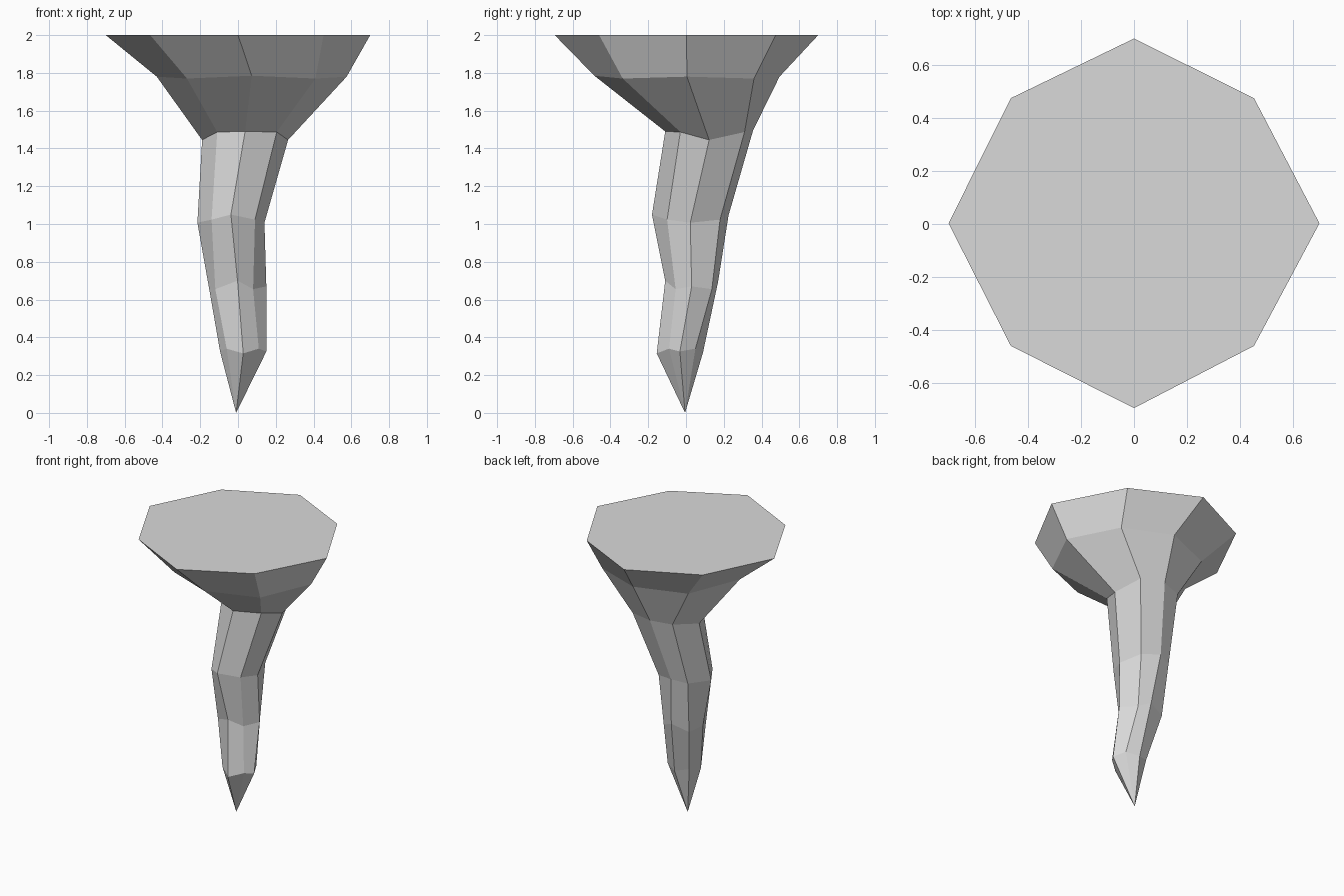
import bpy, bmesh

if "Cube" in bpy.data.objects:
    bpy.data.objects.remove(bpy.data.objects["Cube"])

# Each ring: outer points (x range, y range), diagonal points (x range, y range),
# heights of side, diagonal, front and back points
RINGS = [
    ((-0.70, 0.70), (-0.695, 0.70), (-0.465, 0.453), (-0.46, 0.475), (2.0, 2.0, 2.0, 2.0)),
    ((-0.43, 0.575), (-0.485, 0.495), (-0.27, 0.41), (-0.335, 0.36), (1.78, 1.77, 1.785, 1.78)),
    ((-0.19, 0.265), (-0.11, 0.355), (-0.11, 0.205), (-0.03, 0.31), (1.445, 1.487, 1.49, 1.495)),
    ((-0.215, 0.14), (-0.18, 0.225), (-0.14, 0.09), (-0.10, 0.18), (1.007, 1.023, 1.05, 1.045)),
    ((-0.155, 0.15), (-0.11, 0.17), (-0.12, 0.08), (-0.055, 0.137), (0.67, 0.655, 0.70, 0.695)),
    ((-0.095, 0.15), (-0.155, 0.09), (-0.06, 0.11), (-0.09, 0.05), (0.325, 0.34, 0.315, 0.32)),
]


def ring_points(outer_x, outer_y, diag_x, diag_y, heights):
    """Eight points, counter-clockwise from the right."""
    side, diag, front, back = heights
    mx, my = sum(outer_x) / 2, sum(outer_y) / 2
    return [
        (outer_x[1], my, side), (diag_x[1], diag_y[1], diag),
        (mx, outer_y[1], back), (diag_x[0], diag_y[1], diag),
        (outer_x[0], my, side), (diag_x[0], diag_y[0], diag),
        (mx, outer_y[0], front), (diag_x[1], diag_y[0], diag),
    ]


bm = bmesh.new()
rings = [[bm.verts.new(p) for p in ring_points(*r)] for r in RINGS]

# Flat top
bm.faces.new(rings[0])

# Faceted sides
for upper, lower in zip(rings, rings[1:]):
    for i in range(8):
        j = (i + 1) % 8
        bm.faces.new((upper[j], upper[i], lower[i], lower[j]))

# Pointed tip
tip = bm.verts.new((-0.01, -0.005, 0.0))
for i in range(8):
    bm.faces.new((rings[-1][(i + 1) % 8], rings[-1][i], tip))

bmesh.ops.recalc_face_normals(bm, faces=bm.faces)
mesh = bpy.data.meshes.new("stalactite")
bm.to_mesh(mesh)
bm.free()

stone = bpy.data.materials.new("grey stone")
stone.diffuse_color = (0.7, 0.7, 0.7, 1)
stone.use_nodes = True
stone.node_tree.nodes["Principled BSDF"].inputs["Base Color"].default_value = stone.diffuse_color
mesh.materials.append(stone)

stalactite = bpy.data.objects.new("stalactite", mesh)
bpy.context.collection.objects.link(stalactite)
